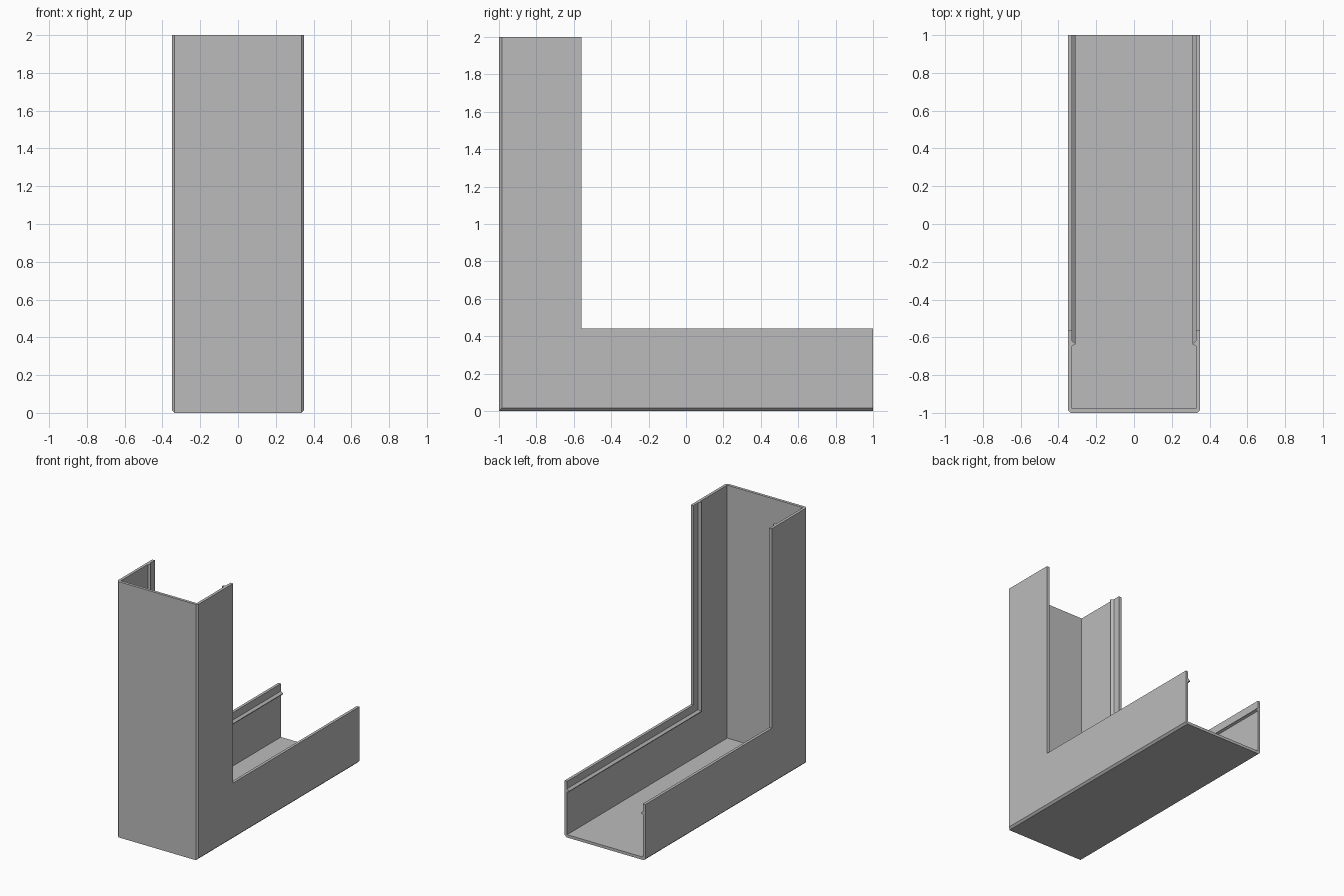
import bpy

cube = bpy.data.objects.get("Cube")
if cube:
    bpy.data.objects.remove(cube, do_unlink=True)

# Plain grey plastic
grey = bpy.data.materials.new("light_grey")
grey.use_nodes = True
colour = (0.5, 0.5, 0.5, 1)
grey.diffuse_color = colour
grey.node_tree.nodes["Principled BSDF"].inputs["Base Color"].default_value = colour

HALF = 0.35      # half width
DEPTH = 0.44     # channel depth
WALL = 0.022     # wall thickness
CHAMFER = 0.015  # outer edge chamfer
RIB = 0.017      # height of the snap rib
LENGTH = 2.0
INNER = HALF - WALL

# Half of the channel section: (x, distance from the outer face)
half = [
    (HALF - CHAMFER, 0), (HALF, CHAMFER), (HALF, DEPTH), (INNER, DEPTH),
    (INNER, DEPTH - 0.058), (INNER - RIB, DEPTH - 0.073),
    (INNER - RIB, DEPTH - 0.079), (INNER, DEPTH - 0.085), (INNER, WALL),
]
section = half + [(-x, d) for x, d in reversed(half)]
n = len(section)

# Sweep the section down the upright, round the mitre and along the base
verts = [(x, d - 1, LENGTH) for x, d in section]
verts += [(x, d - 1, d) for x, d in section]
verts += [(x, 1, d) for x, d in section]
faces = [tuple(range(n)), tuple(reversed(range(2 * n, 3 * n)))]
for ring in (0, n):
    for i in range(n):
        j = (i + 1) % n
        faces.append((ring + j, ring + i, ring + n + i, ring + n + j))

mesh = bpy.data.meshes.new("corner_channel")
mesh.from_pydata(verts, [], faces)
mesh.materials.append(grey)
mesh.validate()
channel = bpy.data.objects.new("corner_channel", mesh)
bpy.context.collection.objects.link(channel)

# Make all faces point outward
import bmesh
bm = bmesh.new()
bm.from_mesh(mesh)
bmesh.ops.recalc_face_normals(bm, faces=bm.faces)
bm.to_mesh(mesh)
bm.free()
